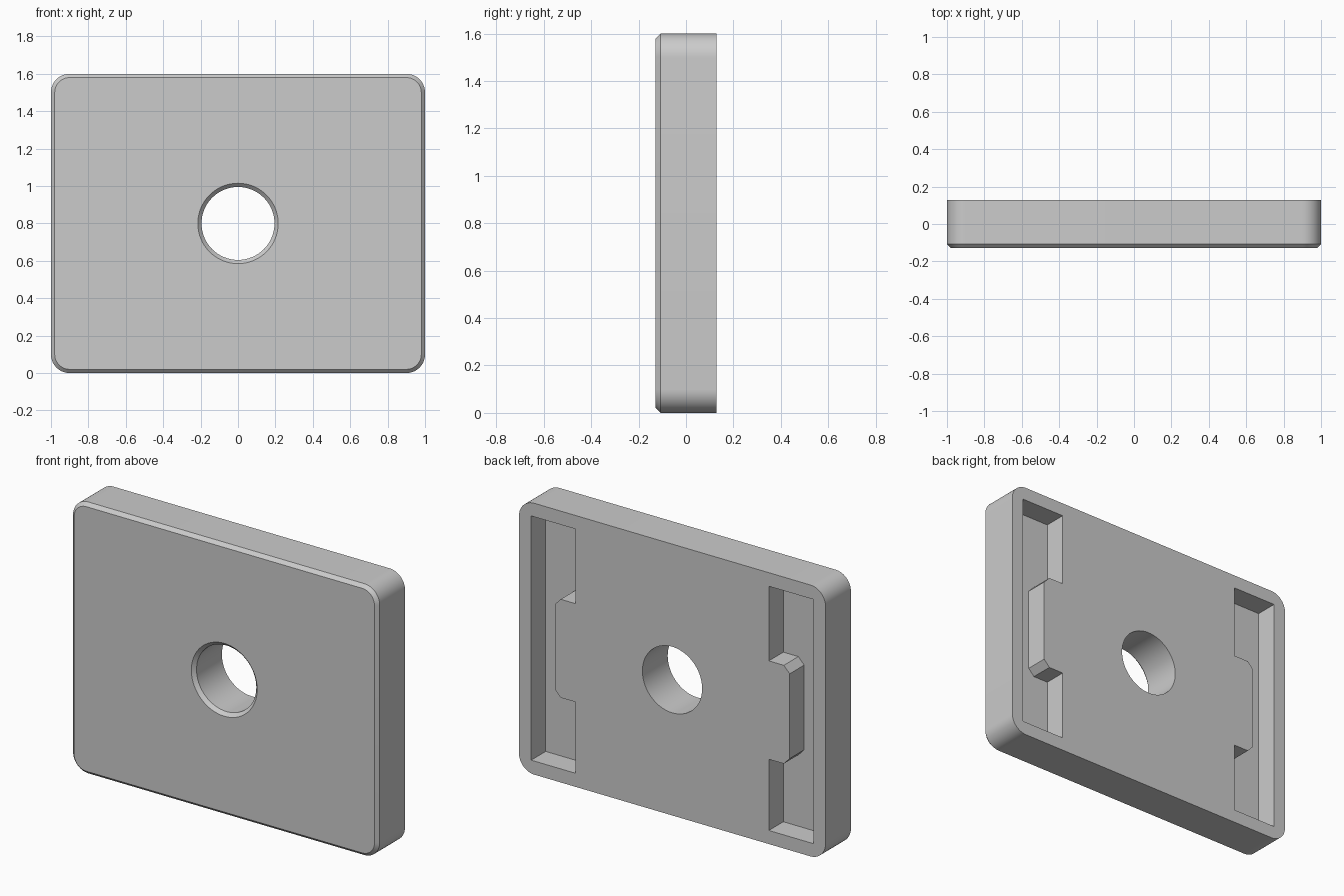
import bpy, bmesh, math

if "Cube" in bpy.data.objects:
    bpy.data.objects.remove(bpy.data.objects["Cube"])

HALF = 0.128           # half thickness in y
CHAMFER = 0.02
MID_Z = 0.8


def loft(name, rings):
    """Closed solid through rings given as (y, [(x, z), ...])."""
    bm = bmesh.new()
    loops = [[bm.verts.new((x, y, z)) for x, z in pts] for y, pts in rings]
    n = len(loops[0])
    for a, b in zip(loops, loops[1:]):
        for i in range(n):
            j = (i + 1) % n
            bm.faces.new((a[i], a[j], b[j], b[i]))
    bm.faces.new(loops[0])
    bm.faces.new(loops[-1])
    bmesh.ops.recalc_face_normals(bm, faces=bm.faces)
    mesh = bpy.data.meshes.new(name)
    bm.to_mesh(mesh)
    bm.free()
    obj = bpy.data.objects.new(name, mesh)
    bpy.context.collection.objects.link(obj)
    return obj


def rounded_rect(inset, radius=0.1, steps=12):
    pts = []
    for k, (sx, sz) in enumerate([(1, 1), (-1, 1), (-1, -1), (1, -1)]):
        for i in range(steps + 1):
            a = math.pi / 2 * (k + i / steps)
            pts.append((sx * (1 - radius) + (radius - inset) * math.cos(a),
                        MID_Z + sz * (0.8 - radius) + (radius - inset) * math.sin(a)))
    return pts


def circle(r, n=64):
    return [(r * math.cos(2 * math.pi * i / n), MID_Z + r * math.sin(2 * math.pi * i / n))
            for i in range(n)]


# Plate with rounded corners and a chamfered front edge
plate = loft("plate", [(-HALF, rounded_rect(CHAMFER)),
                       (-HALF + CHAMFER, rounded_rect(0)),
                       (HALF, rounded_rect(0))])

# Central bore, countersunk at the front
cutters = [loft("bore_cutter", [(-HALF - CHAMFER, circle(0.235)),
                                (-HALF + CHAMFER, circle(0.195)),
                                (0.3, circle(0.195))])]

# Two mirrored back pockets, each with a chamfered tab on the inner side
pocket = [(0.63, 0.08), (0.92, 0.08), (0.92, 1.52), (0.63, 1.52),
          (0.63, 1.08), (0.728, 1.08), (0.766, 1.04),
          (0.766, 0.54), (0.728, 0.50), (0.63, 0.50)]
for side in (1, -1):
    outline = [(side * x, z) for x, z in pocket]
    cutters.append(loft("pocket_cutter", [(HALF - 0.135, outline), (0.3, outline)]))

for c in cutters:
    c.hide_render = True
    mod = plate.modifiers.new("cut", 'BOOLEAN')
    mod.operation = 'DIFFERENCE'
    mod.solver = 'EXACT'
    mod.object = c

# Bake the cuts and drop the cutters
graph = bpy.context.evaluated_depsgraph_get()
baked = bpy.data.meshes.new_from_object(plate.evaluated_get(graph))
plate.modifiers.clear()
plate.data = baked
for c in cutters:
    bpy.data.objects.remove(c)

# One grey material
grey = bpy.data.materials.new("light grey")
grey.diffuse_color = (0.6, 0.6, 0.6, 1)
grey.use_nodes = True
grey.node_tree.nodes["Principled BSDF"].inputs["Base Color"].default_value = grey.diffuse_color
plate.data.materials.clear()
plate.data.materials.append(grey)

# Smooth corners and bore, crisp edges
bpy.ops.object.select_all(action='DESELECT')
plate.select_set(True)
bpy.context.view_layer.objects.active = plate
bpy.ops.object.shade_smooth_by_angle(angle=math.radians(25))
